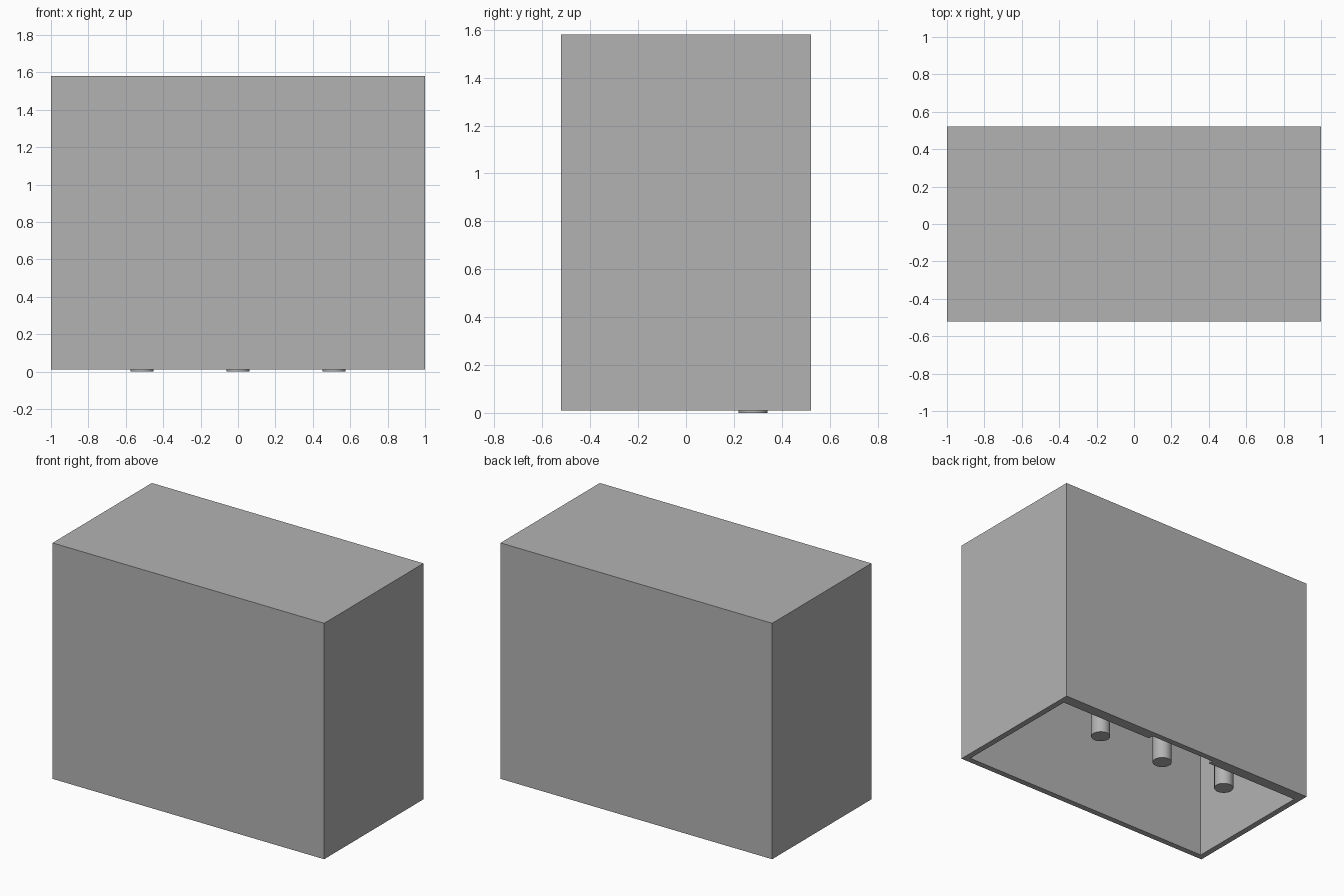
import bpy
import bmesh
from mathutils import Matrix, Vector

old = bpy.data.objects.get("Cube")
if old:
    bpy.data.objects.remove(old, do_unlink=True)

BASE, TOP = 0.01, 1.58
HALF_X, HALF_Y = 1.0, 0.522
WALL = 0.04
CEILING = TOP - WALL

grey = bpy.data.materials.new("plain_grey")
grey.use_nodes = True
colour = (0.45, 0.45, 0.45, 1.0)
grey.diffuse_color = colour
grey.node_tree.nodes["Principled BSDF"].inputs["Base Color"].default_value = colour


def add_box(bm, low, high):
    low, high = Vector(low), Vector(high)
    matrix = Matrix.Translation((low + high) / 2) @ Matrix.Diagonal((high - low).to_4d())
    bmesh.ops.create_cube(bm, size=1, matrix=matrix)


def finish(bm, name):
    bmesh.ops.recalc_face_normals(bm, faces=bm.faces)
    mesh = bpy.data.meshes.new(name)
    bm.to_mesh(mesh)
    bm.free()
    mesh.materials.append(grey)
    obj = bpy.data.objects.new(name, mesh)
    bpy.context.collection.objects.link(obj)
    return obj


# Hollow housing, open at the bottom
bm = bmesh.new()
add_box(bm, (-HALF_X, -HALF_Y, BASE), (HALF_X, HALF_Y, TOP))
bm.normal_update()
floor = min(bm.faces, key=lambda f: f.calc_center_median().z)
bmesh.ops.inset_region(bm, faces=[floor], thickness=WALL, use_even_offset=True)
cavity = bmesh.ops.extrude_discrete_faces(bm, faces=[floor])["faces"][0]
bmesh.ops.translate(bm, verts=cavity.verts, vec=(0, 0, CEILING - BASE))
finish(bm, "housing")

# Thicker stretches of the back wall, with a channel between them
for side, name in ((-1, "right_back_rib"), (1, "left_back_rib")):
    bm = bmesh.new()
    x1, x2 = sorted((side * 0.25, side * (HALF_X - WALL)))
    add_box(bm, (x1, HALF_Y - 0.075, BASE), (x2, HALF_Y - WALL, CEILING))
    finish(bm, name)

# Round pins hanging from the ceiling
for x, name in ((-0.513, "right_pin"), (0, "middle_pin"), (0.513, "left_pin")):
    bm = bmesh.new()
    bmesh.ops.create_cone(bm, cap_ends=True, segments=32, radius1=0.061,
                          radius2=0.061, depth=CEILING,
                          matrix=Matrix.Translation((x, 0.28, CEILING / 2)))
    for face in bm.faces:
        face.smooth = len(face.verts) == 4
    for edge in bm.edges:
        edge.smooth = all(f.smooth for f in edge.link_faces)
    finish(bm, name)
